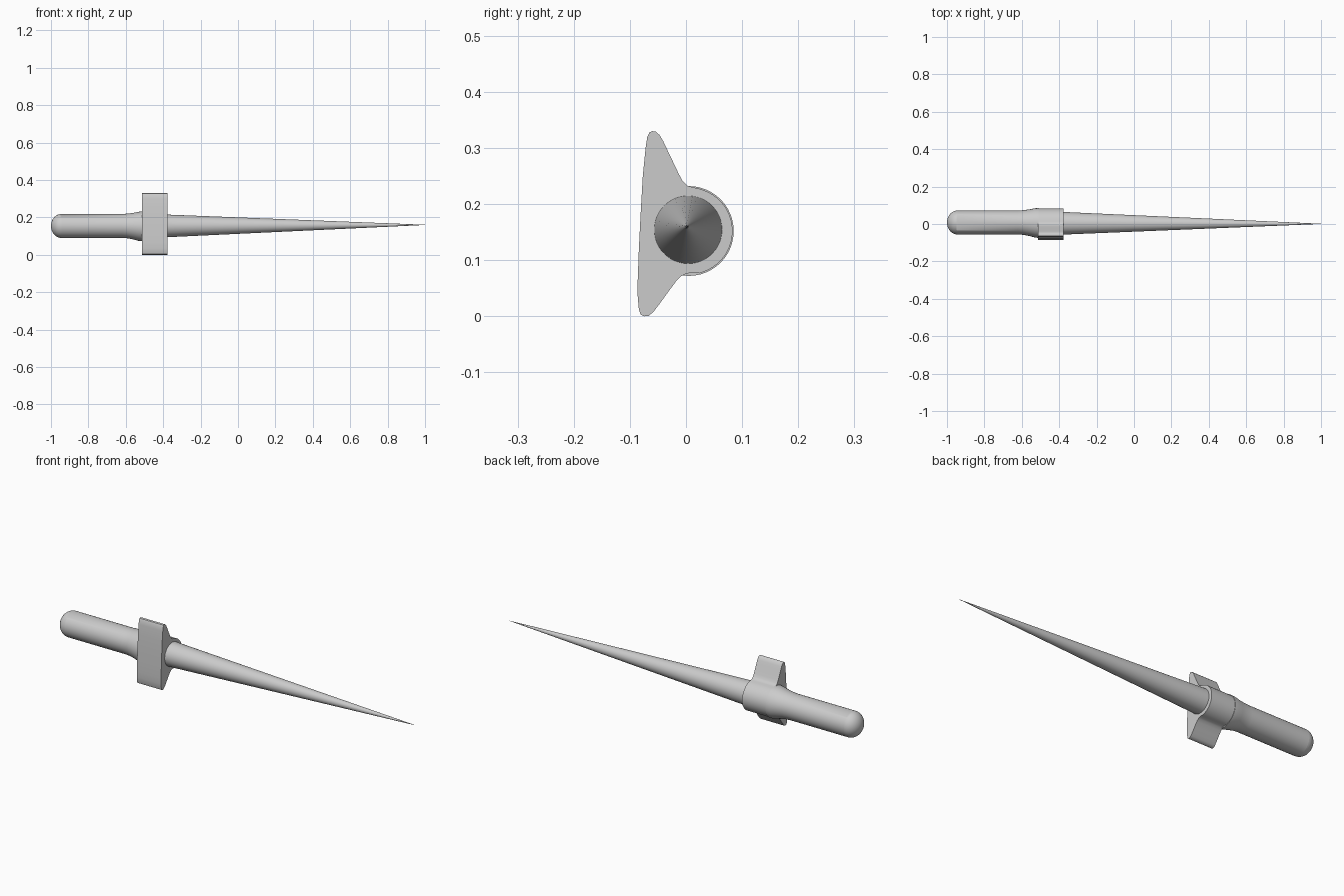
import bpy, math
from math import sin, cos, pi, radians

if "Cube" in bpy.data.objects:
    bpy.data.objects.remove(bpy.data.objects["Cube"])


def make_object(name, verts, faces, angle=35):
    mesh = bpy.data.meshes.new(name)
    mesh.from_pydata(verts, [], faces)
    mesh.update()
    ob = bpy.data.objects.new(name, mesh)
    bpy.context.collection.objects.link(ob)
    bpy.ops.object.select_all(action='DESELECT')
    ob.select_set(True)
    bpy.context.view_layer.objects.active = ob
    bpy.ops.object.mode_set(mode='EDIT')
    bpy.ops.mesh.select_all(action='SELECT')
    bpy.ops.mesh.normals_make_consistent(inside=False)
    bpy.ops.object.mode_set(mode='OBJECT')
    bpy.ops.object.shade_smooth_by_angle(angle=radians(angle))
    return ob


def loft(name, rings, n=48):
    """Round skin along x through rings of (x, radius, centre y, centre z)."""
    verts = [(x, cy + r * cos(2 * pi * i / n), cz + r * sin(2 * pi * i / n))
             for x, r, cy, cz in rings for i in range(n)]
    faces = [(k * n + i, k * n + (i + 1) % n, (k + 1) * n + (i + 1) % n, (k + 1) * n + i)
             for k in range(len(rings) - 1) for i in range(n)]
    last = (len(rings) - 1) * n
    faces += [tuple(range(n)), tuple(range(last, last + n))]
    return make_object(name, verts, faces)


# Handle: domed pommel end, straight grip, flare into the collar
R, CY, CZ = 0.064, 0.008, 0.154
dome = [(-0.945 - 0.055 * cos(a), R * sin(a), CY, CZ)
        for a in [radians(d) for d in range(2, 91, 8)]]
grip = [(-0.945, R, CY, CZ), (-0.62, R, CY, CZ), (-0.59, 0.066, 0.008, 0.154),
        (-0.56, 0.071, 0.007, 0.153), (-0.53, 0.078, 0.006, 0.152),
        (-0.51, 0.080, 0.005, 0.152)]
loft("handle", dome + grip)

# Blade: long round taper to a point
x0, x1 = -0.45, 1.0
blade = []
for k in range(25):
    t = k / 24
    blade.append((x0 + (x1 - x0) * t, 0.063 * (1 - t) + 0.0006,
                  0.004 - 0.003 * t, 0.154 + 0.006 * t))
loft("blade", blade)

# Crossguard: winged profile in y/z wrapping round the blade, extruded along x
arc = [(0.003 + 0.080 * cos(radians(d)), 0.152 + 0.078 * sin(radians(d)))
       for d in range(75, -76, -6)]
profile = [(-0.072, 0.300), (-0.069, 0.320), (-0.065, 0.328), (-0.060, 0.330),
           (-0.054, 0.329), (-0.047, 0.323), (-0.041, 0.313), (-0.033, 0.296),
           (-0.022, 0.273), (-0.013, 0.254), (-0.006, 0.241), (0.002, 0.233),
           (0.012, 0.230)] + arc + [
           (0.012, 0.078), (0.000, 0.076), (-0.008, 0.072), (-0.018, 0.062),
           (-0.032, 0.043), (-0.048, 0.021), (-0.058, 0.008), (-0.066, 0.001),
           (-0.074, 0.000), (-0.081, 0.003), (-0.084, 0.012), (-0.086, 0.035),
           (-0.086, 0.065), (-0.084, 0.120), (-0.081, 0.180), (-0.077, 0.250)]
n = len(profile)
verts = [(x, y, z) for x in (-0.513, -0.376) for y, z in profile]
faces = [tuple(range(n)), tuple(range(n, 2 * n))]
faces += [(i, (i + 1) % n, n + (i + 1) % n, n + i) for i in range(n)]
make_object("crossguard", verts, faces)
